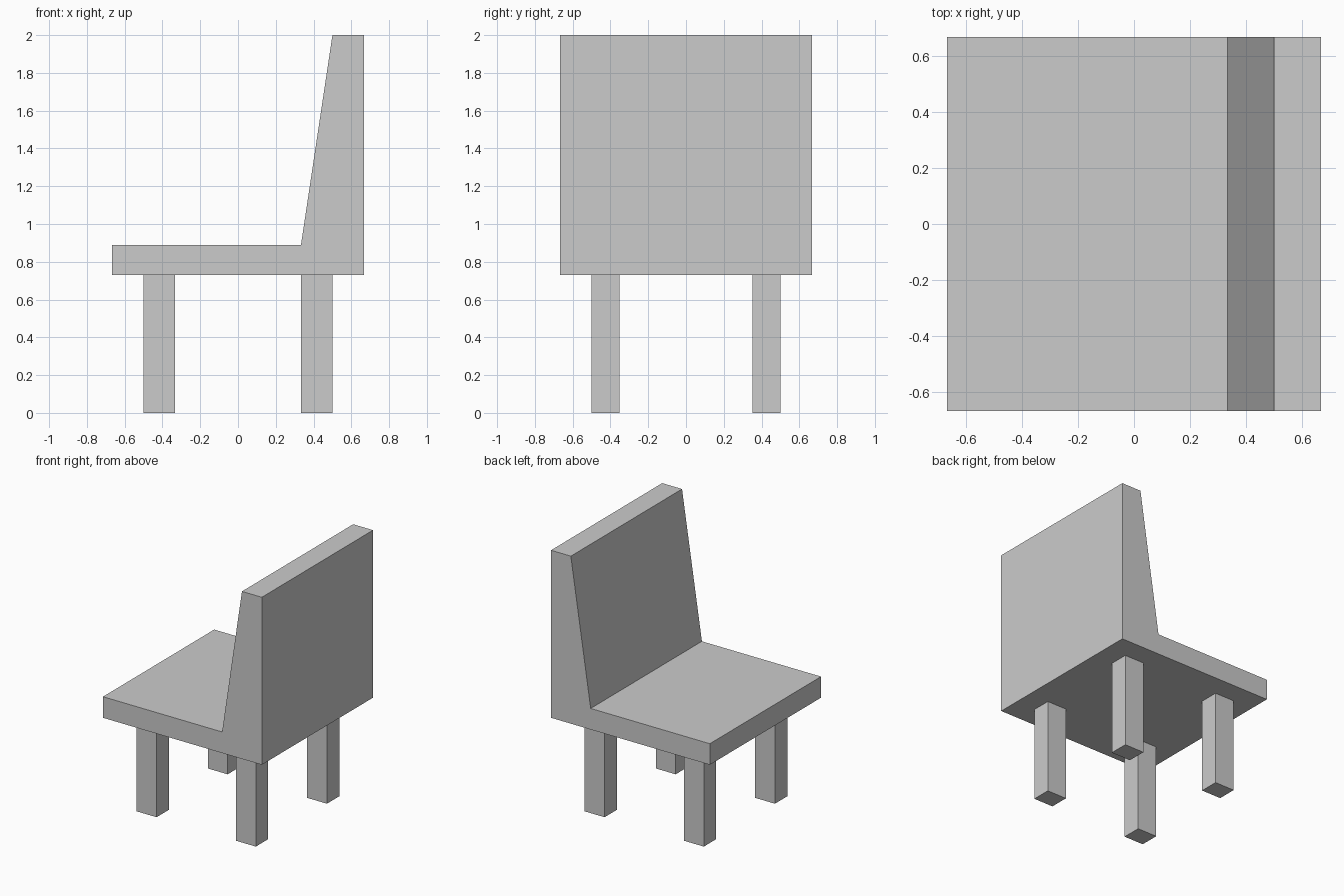
import bpy, bmesh

if "Cube" in bpy.data.objects:
    bpy.data.objects.remove(bpy.data.objects["Cube"])

W = 2 / 3          # half width and half depth
SEAT_Z = 0.729     # underside of the seat


def prism(name, profile, y0, y1):
    """Extrude an x-z profile from y0 to y1."""
    bm = bmesh.new()
    face = bm.faces.new([bm.verts.new((x, y0, z)) for x, z in profile])
    ext = bmesh.ops.extrude_face_region(bm, geom=[face])
    verts = [v for v in ext["geom"] if isinstance(v, bmesh.types.BMVert)]
    bmesh.ops.translate(bm, verts=verts, vec=(0, y1 - y0, 0))
    bmesh.ops.recalc_face_normals(bm, faces=bm.faces[:])
    mesh = bpy.data.meshes.new(name)
    bm.to_mesh(mesh)
    bm.free()
    obj = bpy.data.objects.new(name, mesh)
    bpy.context.collection.objects.link(obj)
    return obj


# Seat and tapered backrest, one solid with an L-shaped profile
prism("seat_and_backrest",
      [(-W, SEAT_Z), (W, SEAT_Z), (W, 2), (0.5, 2), (1 / 3, 0.889), (-W, 0.889)],
      -W, W)

# Four square legs, flush with the underside of the seat
for x_name, x0, x1 in (("front", -0.5, -1 / 3), ("back", 1 / 3, 0.5)):
    for y_name, y0, y1 in (("right", -0.5, -0.352), ("left", 0.352, 0.5)):
        prism(f"{x_name}_{y_name}_leg",
              [(x0, 0), (x1, 0), (x1, SEAT_Z), (x0, SEAT_Z)], y0, y1)
